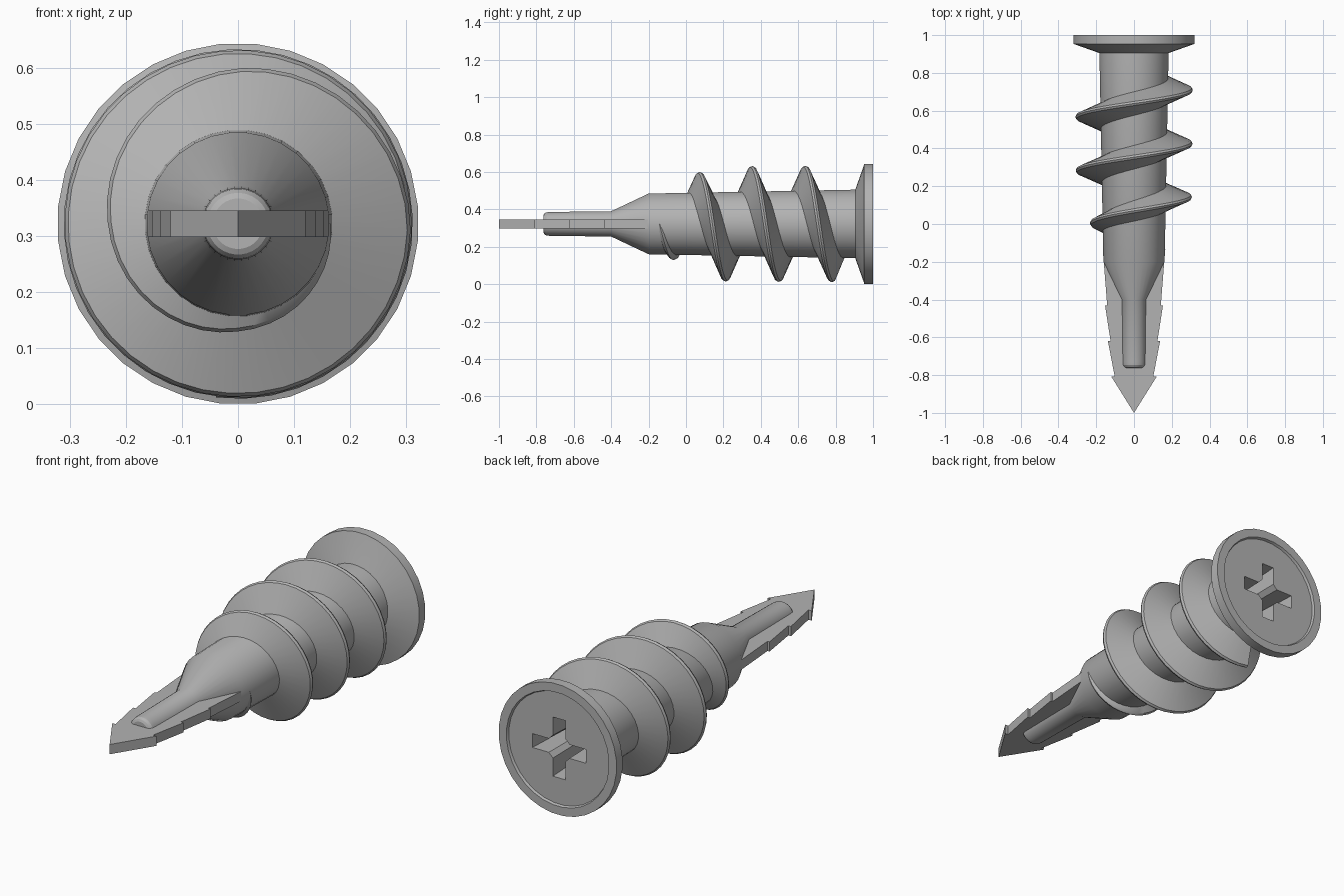
import bpy, bmesh
from math import sin, cos, pi, radians
from mathutils import Vector

if "Cube" in bpy.data.objects:
    bpy.data.objects.remove(bpy.data.objects["Cube"])

R = 0.322        # head radius, also height of the axis
SEG = 32

grey = bpy.data.materials.new("zinc_grey")
grey.use_nodes = True
grey.diffuse_color = (0.45, 0.45, 0.45, 1)
grey.node_tree.nodes["Principled BSDF"].inputs["Base Color"].default_value = (0.45, 0.45, 0.45, 1)


def finish(name, bm, angle=30):
    """Turn a bmesh into a shaded object."""
    bmesh.ops.recalc_face_normals(bm, faces=bm.faces)
    mesh = bpy.data.meshes.new(name)
    bm.to_mesh(mesh)
    bm.free()
    mesh.materials.append(grey)
    obj = bpy.data.objects.new(name, mesh)
    bpy.context.collection.objects.link(obj)
    bpy.ops.object.select_all(action='DESELECT')
    obj.select_set(True)
    bpy.context.view_layer.objects.active = obj
    if angle:
        bpy.ops.object.shade_smooth_by_angle(angle=radians(angle))
    return obj


def skin(bm, rings):
    """Join closed rings of points and cap both ends."""
    rows = [[bm.verts.new(p) for p in ring] for ring in rings]
    for a, b in zip(rows, rows[1:]):
        for i in range(len(a)):
            j = (i + 1) % len(a)
            bm.faces.new((a[i], a[j], b[j], b[i]))
    bm.faces.new(rows[0])
    bm.faces.new(rows[-1])


def circle(y, r):
    return [(r * cos((i + 0.5) * 2 * pi / SEG), y, R + r * sin((i + 0.5) * 2 * pi / SEG))
            for i in range(SEG)]


# Turned body: rounded pilot, cone, shank, countersunk head with a shallow dish
profile = [(-0.763, 0.045), (-0.758, 0.055), (-0.747, 0.062), (-0.73, 0.064),
           (-0.4, 0.068), (-0.2, 0.163), (0.905, 0.184), (0.95, 0.312),
           (0.953, R), (1.0, R), (1.0, 0.28), (0.988, 0.275)]
bm = bmesh.new()
skin(bm, [circle(y, r) for y, r in profile])
body = finish("anchor_body", bm, angle=0)

# Cross-shaped driver recess with a bevelled core, cut into the head
quarter = [(0.15, -0.035), (0.15, 0.035), (0.058, 0.035), (0.035, 0.058)]
cross = []
for k in range(4):
    c, s = round(cos(k * pi / 2)), round(sin(k * pi / 2))
    cross += [(x * c - z * s, x * s + z * c) for x, z in quarter]
bm = bmesh.new()
skin(bm, [[(x * f, y, R + z * f) for x, z in cross] for y, f in ((1.05, 1.0), (0.72, 0.85))])
cutter = finish("recess_cutter", bm, angle=0)
cutter.hide_render = True

cut = body.modifiers.new("driver_recess", 'BOOLEAN')
cut.operation = 'DIFFERENCE'
cut.solver = 'EXACT'
cut.object = cutter
bpy.ops.object.select_all(action='DESELECT')
body.select_set(True)
bpy.context.view_layer.objects.active = body
bpy.ops.object.modifier_apply(modifier=cut.name)
bpy.data.objects.remove(cutter)
bpy.ops.object.shade_smooth_by_angle(angle=radians(25))

# Coarse screw thread, growing out of the shank over its first turn
PITCH, START, END = 0.284, -0.25, 3.02
growth = [(-0.25, 0.165), (0, 0.192), (0.25, 0.232), (0.5, 0.277), (0.75, 0.308), (END, 0.312)]


def crest_radius(t):
    for (t0, r0), (t1, r1) in zip(growth, growth[1:]):
        if t <= t1:
            return r0 + (r1 - r0) * (t - t0) / (t1 - t0)
    return growth[-1][1]


rings = []
steps = int((END - START) * 40)
for i in range(steps + 1):
    t = START + (END - START) * i / steps
    y = -0.072 + PITCH * t
    shank = 0.163 + 0.021 * (y + 0.2) / 1.105
    crest, base = crest_radius(t), shank - 0.012
    half = 0.012 + 0.055 * min(1, (crest - base) / 0.14)
    out = Vector((-sin(2 * pi * t), 0, -cos(2 * pi * t)))
    section = [(base, -half), (crest - 0.006, -0.011), (crest, 0), (crest - 0.006, 0.011), (base, half)]
    rings.append([out * r + Vector((0, y + d, R)) for r, d in section])
bm = bmesh.new()
skin(bm, rings)
finish("screw_thread", bm, angle=35)

# Flat barbed drilling tip
side = [(0.12, -0.808), (0.102, -0.808), (0.138, -0.62), (0.124, -0.62),
        (0.153, -0.432), (0.142, -0.432), (0.16, -0.2)]
outline = [(0, -1.0)] + side + [(-x, y) for x, y in reversed(side)]
bm = bmesh.new()
skin(bm, [[(x, y, R + h) for x, y in outline] for h in (-0.024, 0.024)])
finish("barbed_tip", bm, angle=0)
